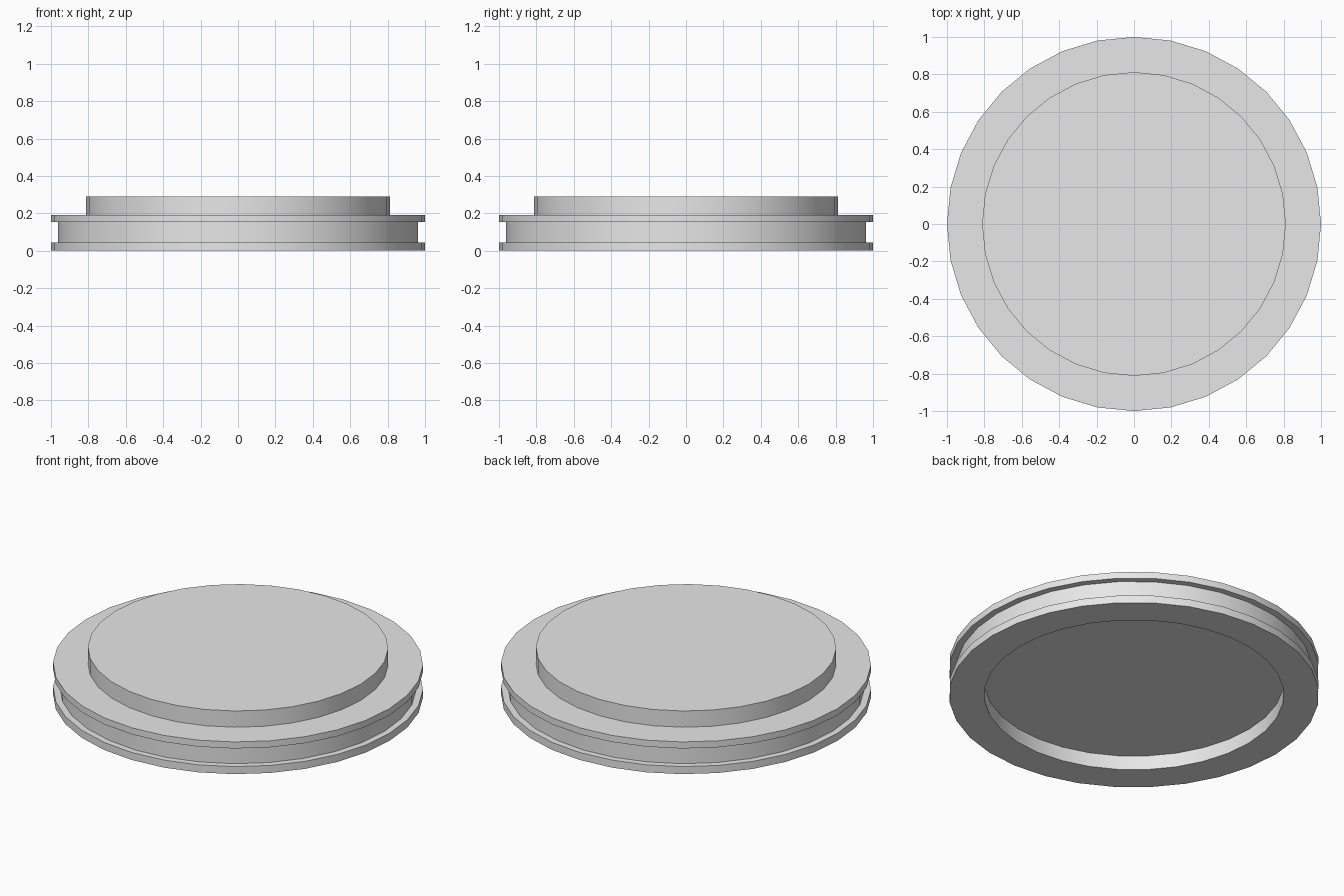
import bpy, bmesh, math
from mathutils import Matrix

cube = bpy.data.objects.get("Cube")
if cube:
    bpy.data.objects.remove(cube, do_unlink=True)

SIDES = 32

grey = bpy.data.materials.new("light_grey")
grey.use_nodes = True
colour = (0.8, 0.8, 0.8, 1)
grey.diffuse_color = colour
grey.node_tree.nodes["Principled BSDF"].inputs["Base Color"].default_value = colour


def lathe(name, profile):
    """Turn a (radius, height) profile, listed bottom to top, and cap both ends."""
    bm = bmesh.new()
    rings = []
    for radius, height in profile:
        rings.append(bmesh.ops.create_circle(
            bm, segments=SIDES, radius=radius,
            matrix=Matrix.Translation((0, 0, height)))["verts"])
    for low, high in zip(rings, rings[1:]):
        for i in range(SIDES):
            j = (i + 1) % SIDES
            bm.faces.new((low[i], low[j], high[j], high[i]))
    bm.faces.new(rings[0])
    bm.faces.new(rings[-1])
    bmesh.ops.recalc_face_normals(bm, faces=bm.faces)
    mesh = bpy.data.meshes.new(name)
    bm.to_mesh(mesh)
    bm.free()
    mesh.materials.append(grey)
    obj = bpy.data.objects.new(name, mesh)
    bpy.context.collection.objects.link(obj)
    bpy.ops.object.select_all(action="DESELECT")
    obj.select_set(True)
    bpy.context.view_layer.objects.active = obj
    bpy.ops.object.shade_smooth_by_angle(angle=math.radians(30))
    return obj


# Grooved disc: underside recess, lower flange, groove, upper flange, raised top
lathe("grooved_disc", [
    (0.81, 0.085), (0.81, 0),
    (1, 0), (1, 0.045),
    (0.963, 0.045), (0.963, 0.153),
    (1, 0.153), (1, 0.192),
    (0.812, 0.192), (0.812, 0.289),
])
